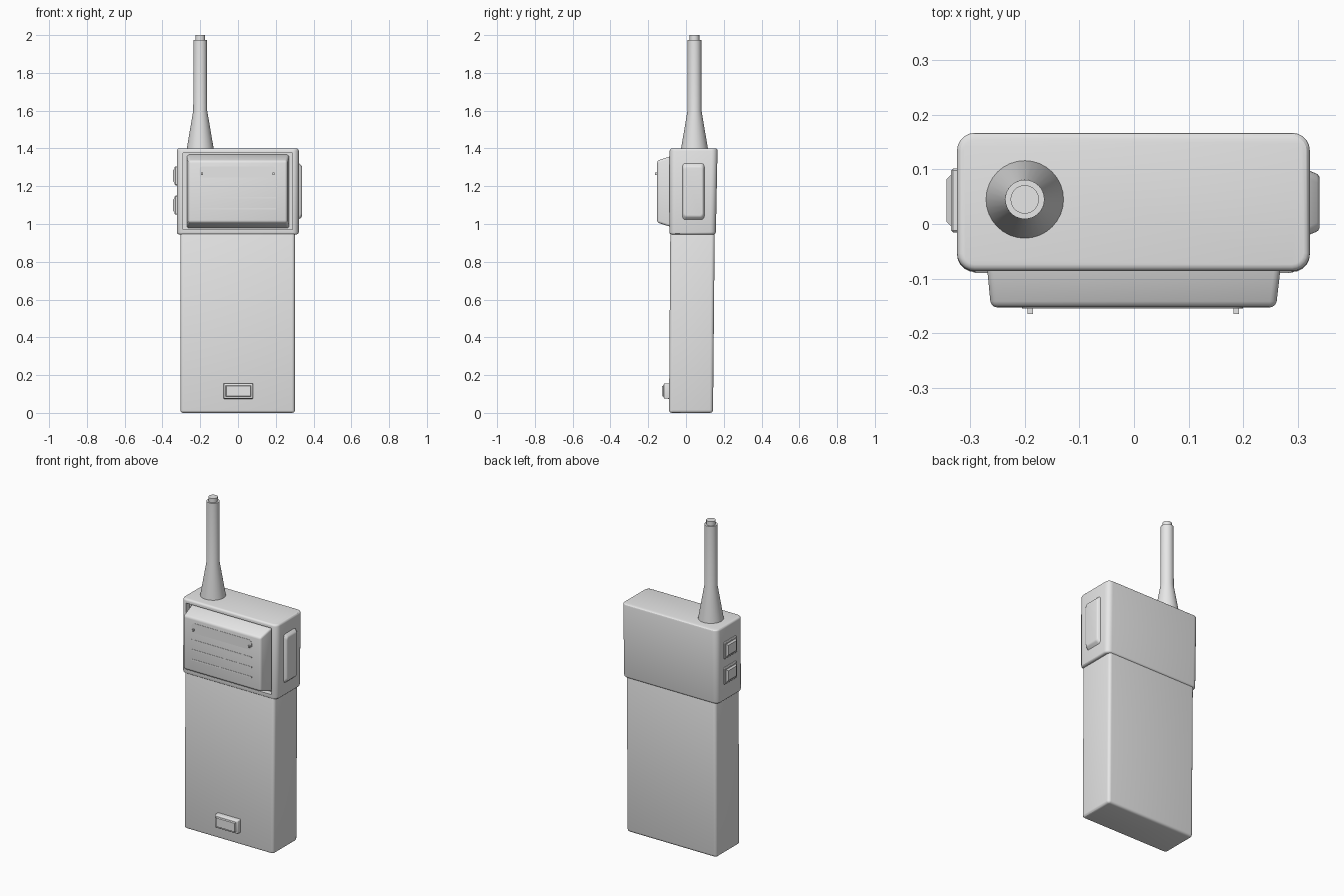
import bpy, bmesh, math

if "Cube" in bpy.data.objects:
    bpy.data.objects.remove(bpy.data.objects["Cube"])

grey = bpy.data.materials.new("light grey plastic")
grey.diffuse_color = (0.8, 0.8, 0.8, 1)
grey.use_nodes = True
grey.node_tree.nodes["Principled BSDF"].inputs["Base Color"].default_value = grey.diffuse_color


def finish(name, bm, angle=30):
    bmesh.ops.recalc_face_normals(bm, faces=bm.faces[:])
    me = bpy.data.meshes.new(name)
    bm.to_mesh(me)
    bm.free()
    ob = bpy.data.objects.new(name, me)
    bpy.context.collection.objects.link(ob)
    me.materials.append(grey)
    bpy.ops.object.select_all(action='DESELECT')
    ob.select_set(True)
    bpy.context.view_layer.objects.active = ob
    bpy.ops.object.shade_smooth_by_angle(angle=math.radians(angle))
    return ob


def block(name, axis, a, b, ra, rb, bevel=0.0, segs=3, corner=0.0):
    """Box lofted along an axis from rectangle ra at a to rb at b (u0, u1, v0, v1)."""
    bm = bmesh.new()

    def ring(t, r):
        pts = [(r[0], r[2]), (r[1], r[2]), (r[1], r[3]), (r[0], r[3])]
        place = {'x': lambda u, v: (t, u, v), 'y': lambda u, v: (u, t, v),
                 'z': lambda u, v: (u, v, t)}[axis]
        return [bm.verts.new(place(u, v)) for u, v in pts]

    lo, hi = ring(a, ra), ring(b, rb)
    bm.faces.new(lo)
    bm.faces.new(hi)
    sides = [bm.faces.new((lo[i], lo[(i + 1) % 4], hi[(i + 1) % 4], hi[i])) for i in range(4)]
    bmesh.ops.recalc_face_normals(bm, faces=bm.faces[:])
    if corner:  # rounder edges along the loft axis
        edges = [bm.edges.get((lo[i], hi[i])) for i in range(4)]
        bmesh.ops.bevel(bm, geom=edges, offset=corner, segments=5, profile=0.5, affect='EDGES')
    if bevel:
        edges = [e for e in bm.edges if e.calc_face_angle(0) > 0.45]
        bmesh.ops.bevel(bm, geom=edges, offset=bevel, segments=segs, profile=0.5,
                        affect='EDGES', clamp_overlap=True)
    return finish(name, bm)


def lathe(name, cx, cy, profile, sides=32):
    bm = bmesh.new()
    rings = [[bm.verts.new((cx + r * math.cos(2 * math.pi * i / sides),
                            cy + r * math.sin(2 * math.pi * i / sides), z))
              for i in range(sides)] for r, z in profile]
    for p, q in zip(rings, rings[1:]):
        for i in range(sides):
            j = (i + 1) % sides
            bm.faces.new((p[i], p[j], q[j], q[i]))
    bm.faces.new(rings[0])
    bm.faces.new(rings[-1])
    return finish(name, bm)


# Lower case, leaning very slightly backwards
block("battery_case", 'z', 0, 0.96, (-0.305, 0.302, -0.09, 0.143),
      (-0.305, 0.302, -0.083, 0.152), bevel=0.015, corner=0.018)

# Upper case with a recess cut in the front
head = block("upper_case", 'z', 0.945, 1.4, (-0.324, 0.322, -0.088, 0.158),
             (-0.324, 0.322, -0.086, 0.167), bevel=0.012, corner=0.032)
cutter = block("recess_cutter", 'y', -0.2, -0.055, (-0.29, 0.288, 0.972, 1.376),
               (-0.29, 0.288, 0.972, 1.376))
cutter.hide_render = True
cut = head.modifiers.new("recess", 'BOOLEAN')
cut.operation = 'DIFFERENCE'
cut.object = cutter
cut.solver = 'EXACT'
bpy.context.view_layer.objects.active = head
bpy.ops.object.modifier_apply(modifier=cut.name)
bpy.data.objects.remove(cutter)
bpy.ops.object.select_all(action='DESELECT')
head.select_set(True)
bpy.context.view_layer.objects.active = head
bpy.ops.object.shade_smooth_by_angle(angle=math.radians(30))

# Speaker panel standing out of the recess
block("speaker_panel", 'y', -0.05, -0.153, (-0.272, 0.272, 0.975, 1.37),
      (-0.262, 0.26, 1.008, 1.335), bevel=0.012)

# Speaker slots as thin plates, with two small pins on the top one
block("speaker_slot", 'y', -0.15, -0.1545, (-0.205, 0.2, 1.245, 1.305),
      (-0.205, 0.2, 1.245, 1.305), corner=0.02)
for i in range(3):
    z = 1.2 - 0.06 * i
    r = (-0.205, 0.2, z - 0.004, z + 0.004)
    block(f"speaker_rib_{i + 1}", 'y', -0.15, -0.1545, r, r)
for side, x in (("left", -0.19), ("right", 0.187)):
    r = (x - 0.005, x + 0.005, 1.26, 1.272)
    block(f"speaker_pin_{side}", 'y', -0.15, -0.165, r, r)

# Antenna: flared base, rod and tip
lathe("antenna", -0.2, 0.045, [(0.071, 1.39), (0.071, 1.4), (0.037, 1.6), (0.036, 1.975),
                               (0.026, 1.975), (0.026, 2.0)])

# Two buttons on the left side, each with a raised cap
for i, z in enumerate((1.05, 1.205)):
    block(f"side_button_{i + 1}", 'x', -0.31, -0.335, (-0.016, 0.102, z, z + 0.1),
          (-0.016, 0.102, z, z + 0.1), bevel=0.004, segs=1)
    block(f"side_button_cap_{i + 1}", 'x', -0.33, -0.343, (-0.01, 0.096, z + 0.006, z + 0.094),
          (0.004, 0.082, z + 0.02, z + 0.08))

# Long grip pad on the right side
block("grip_pad", 'x', 0.31, 0.34, (-0.024, 0.102, 1.012, 1.332),
      (-0.012, 0.09, 1.04, 1.305), bevel=0.007, corner=0.015)

# Latch near the bottom of the front
block("front_latch", 'y', -0.08, -0.118, (-0.077, 0.081, 0.074, 0.157),
      (-0.075, 0.079, 0.076, 0.155), bevel=0.005)
block("front_latch_cap", 'y', -0.115, -0.126, (-0.066, 0.07, 0.085, 0.146),
      (-0.062, 0.066, 0.089, 0.142))
